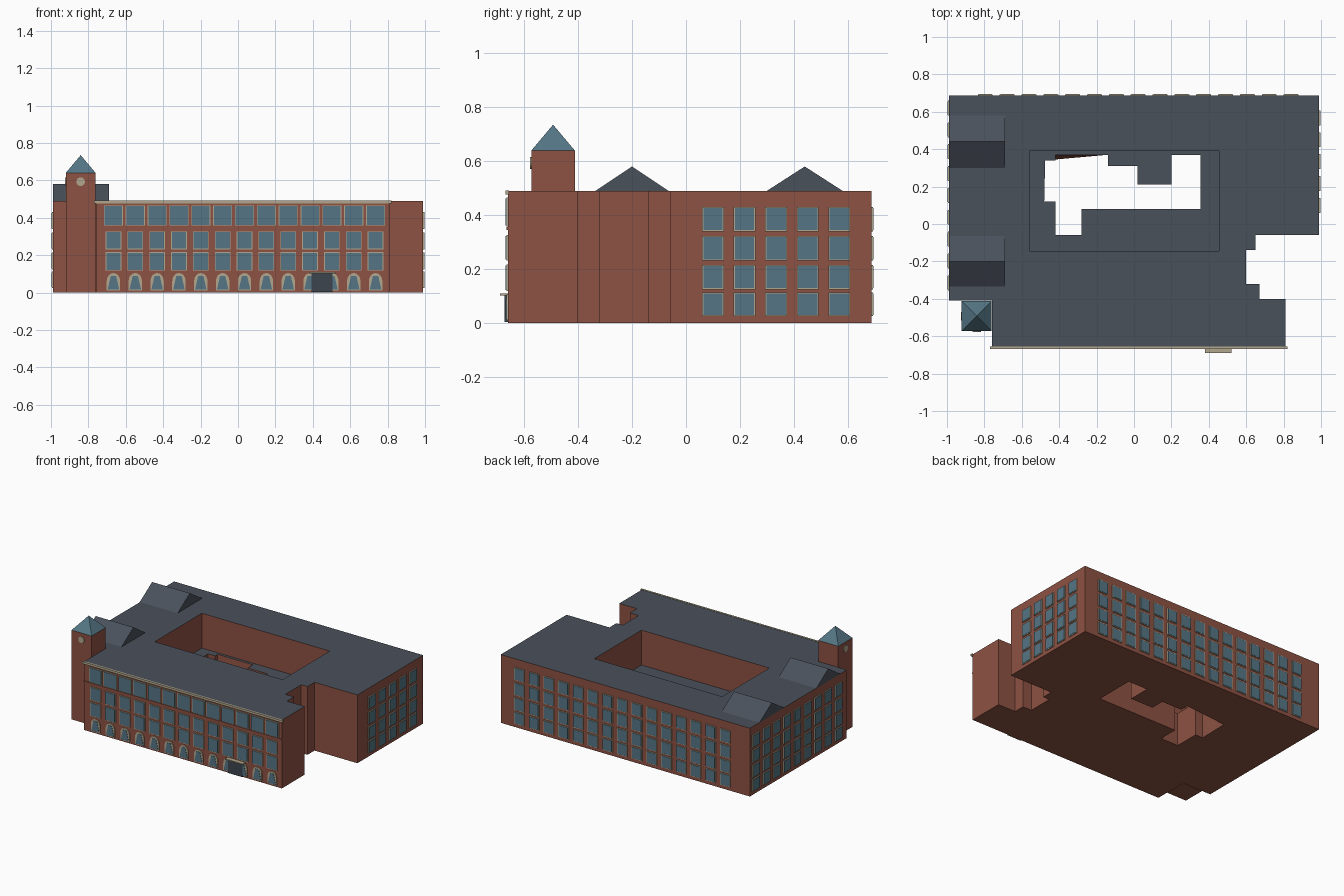
import bpy, bmesh, math
from mathutils import Matrix, Vector

if "Cube" in bpy.data.objects:
    bpy.data.objects.remove(bpy.data.objects["Cube"])


def material(name, rgb):
    m = bpy.data.materials.new(name)
    m.diffuse_color = (*rgb, 1)
    m.use_nodes = True
    m.node_tree.nodes["Principled BSDF"].inputs["Base Color"].default_value = m.diffuse_color
    return m


BRICK = material("brick", (0.27, 0.085, 0.056))
ROOF = material("slate", (0.068, 0.082, 0.105))
GLASS = material("glass", (0.09, 0.18, 0.235))
CREAM = material("stone", (0.45, 0.39, 0.27))
DARK = material("door_paint", (0.045, 0.06, 0.075))


def finish(name, bm, *mats):
    bmesh.ops.recalc_face_normals(bm, faces=bm.faces)
    me = bpy.data.meshes.new(name)
    bm.to_mesh(me)
    bm.free()
    for m in mats:
        me.materials.append(m)
    ob = bpy.data.objects.new(name, me)
    bpy.context.collection.objects.link(ob)
    return ob


def prism(bm, pts, depth, mat=0, xf=Matrix()):
    """Extrude a polygon of 3D points along a vector."""
    a = [bm.verts.new(xf @ Vector(p)) for p in pts]
    b = [bm.verts.new(xf @ (Vector(p) + Vector(depth))) for p in pts]
    n = len(pts)
    faces = [bm.faces.new(a), bm.faces.new(b[::-1])]
    faces += [bm.faces.new((a[i], b[i], b[(i + 1) % n], a[(i + 1) % n])) for i in range(n)]
    for f in faces:
        f.material_index = mat


def box(bm, lo, hi, mat=0, xf=Matrix()):
    (x0, y0, z0), (x1, y1, z1) = lo, hi
    prism(bm, [(x0, y0, z0), (x1, y0, z0), (x1, y1, z0), (x0, y1, z0)], (0, 0, z1 - z0), mat, xf)


def block(name, lo, hi, mat):
    bm = bmesh.new()
    box(bm, lo, hi)
    return finish(name, bm, mat)


# Main body: outer walls, sunken courtyard roof and an open light well
H, LOW = 0.49, 0.24
outer = [(-0.988, 0.687), (0.99, 0.687), (0.99, -0.06), (0.65, -0.06), (0.65, -0.14),
         (0.60, -0.14), (0.60, -0.32), (0.67, -0.32), (0.67, -0.40), (0.81, -0.40),
         (0.81, -0.66), (-0.76, -0.66), (-0.76, -0.41), (-0.988, -0.41)]
court = [(-0.56, -0.145), (0.455, -0.145), (0.455, 0.39), (-0.56, 0.39)]
well = [(-0.42, 0.37), (-0.14, 0.37), (-0.14, 0.31), (0.02, 0.31), (0.02, 0.21), (0.20, 0.21),
        (0.20, 0.37), (0.355, 0.37), (0.355, 0.08), (-0.28, 0.08), (-0.28, -0.06),
        (-0.42, -0.06), (-0.42, 0.12), (-0.48, 0.12), (-0.475, 0.34), (-0.42, 0.34)]
well_foot = [(-0.42, 0.345)] + well[1:]  # one wall leans inward at the foot

bm = bmesh.new()


def ring(pts, z):
    vs = [bm.verts.new((x, y, z)) for x, y in pts]
    return vs, [bm.edges.new((vs[i], vs[(i + 1) % len(vs)])) for i in range(len(vs))]


def walls(a, b):
    for i in range(len(a)):
        j = (i + 1) % len(a)
        bm.faces.new((a[i], a[j], b[j], b[i]))


def cap(edges, mat):
    res = bmesh.ops.triangle_fill(bm, edges=edges, use_beauty=True, normal=(0, 0, 1))
    for f in res["geom"]:
        if isinstance(f, bmesh.types.BMFace):
            f.material_index = mat


o0, eo0 = ring(outer, 0)
o1, eo1 = ring(outer, H)
c1, ec1 = ring(court, H)
c0, ec0 = ring(court, LOW)
w1, ew1 = ring(well, LOW)
w0, ew0 = ring(well_foot, 0)
cap(eo1 + ec1, 1)
cap(ec0 + ew1, 1)
cap(eo0 + ew0, 0)
for a, b in ((o0, o1), (c0, c1), (w0, w1)):
    walls(a, b)
finish("main_building", bm, BRICK, ROOF)

# Two cross gables on the left roof
for i, (y0, ym, y1) in enumerate(((-0.335, -0.20, -0.065), (0.30, 0.44, 0.58))):
    bm = bmesh.new()
    prism(bm, [(-0.99, y0, H), (-0.99, y1, H), (-0.99, ym, 0.58)], (0.30, 0, 0))
    finish(f"roof_gable_{i + 1}", bm, ROOF)

# Corner tower with pyramid roof and two clock dials
block("tower", (-0.92, -0.573, 0), (-0.762, -0.412, 0.64), BRICK)
bm = bmesh.new()
bmesh.ops.create_cone(bm, cap_ends=True, segments=4, radius1=0.08 * math.sqrt(2), radius2=0,
                      depth=0.095, matrix=Matrix.Translation((-0.841, -0.4925, 0.6875))
                      @ Matrix.Rotation(math.pi / 4, 4, "Z"))
finish("tower_roof", bm, GLASS)
for name, loc, axis in (("front_dial", (-0.841, -0.574, 0.593), "X"),
                        ("left_dial", (-0.921, -0.4925, 0.593), "Y")):
    bm = bmesh.new()
    bmesh.ops.create_cone(bm, cap_ends=True, segments=20, radius1=0.023, radius2=0.023, depth=0.008,
                          matrix=Matrix.Translation(loc) @ Matrix.Rotation(math.pi / 2, 4, axis))
    finish(name, bm, CREAM)


def windows(name, angle, dist, us, rows):
    """Framed panes on a wall; u runs along the wall, rows are (z0, z1, width)."""
    bm = bmesh.new()
    xf = Matrix.Rotation(math.radians(angle), 4, "Z")
    for u in us:
        for z0, z1, w in rows:
            h, e = w / 2, 0.004
            box(bm, (u - h, -dist - 0.006, z0), (u + h, -dist + 0.002, z1), 0, xf)
            box(bm, (u - h + e, -dist - 0.008, z0 + e), (u + h - e, -dist, z1 - e), 1, xf)
    finish(name, bm, CREAM, GLASS)


STEP = 0.1168
rows = [(0.026, 0.113, 0.08), (0.125, 0.215, 0.08), (0.232, 0.322, 0.08), (0.34, 0.43, 0.08)]
front_x = [-0.666 + STEP * i for i in range(13)]
windows("front_windows", 0, 0.66, front_x,
        [(0.118, 0.217, 0.084), (0.232, 0.327, 0.084), (0.358, 0.466, 0.102)])
windows("right_windows", 90, 0.99, [0.10 + STEP * i for i in range(5)], rows)
windows("back_windows", 180, 0.687, [-0.84 + STEP * i for i in range(15)], rows)
windows("left_windows", -90, 0.988, [-0.62 + STEP * i for i in range(9)], rows)

# Arched ground floor windows
bm = bmesh.new()
for x in front_x:
    arch = [(x - 0.036, -0.66, 0.012), (x + 0.036, -0.66, 0.012)]
    arch += [(x + 0.036 * math.cos(t), -0.66, 0.062 + 0.043 * math.sin(t))
             for t in (math.pi * k / 8 for k in range(9))]
    prism(bm, arch, (0, -0.006, 0))
    prism(bm, [(x - 0.031, -0.66, 0.016), (x + 0.031, -0.66, 0.016),
               (x + 0.014, -0.66, 0.09), (x - 0.014, -0.66, 0.09)], (0, -0.008, 0), 1)
finish("arched_windows", bm, CREAM, GLASS)

# Front trim, door and canopy
block("cornice", (-0.77, -0.668, 0.476), (0.82, -0.655, 0.492), CREAM)
block("string_course", (-0.76, -0.666, 0.345), (0.81, -0.655, 0.355), BRICK)
block("door", (0.392, -0.672, 0.004), (0.505, -0.655, 0.104), DARK)
block("door_canopy", (0.38, -0.69, 0.102), (0.52, -0.655, 0.11), CREAM)
